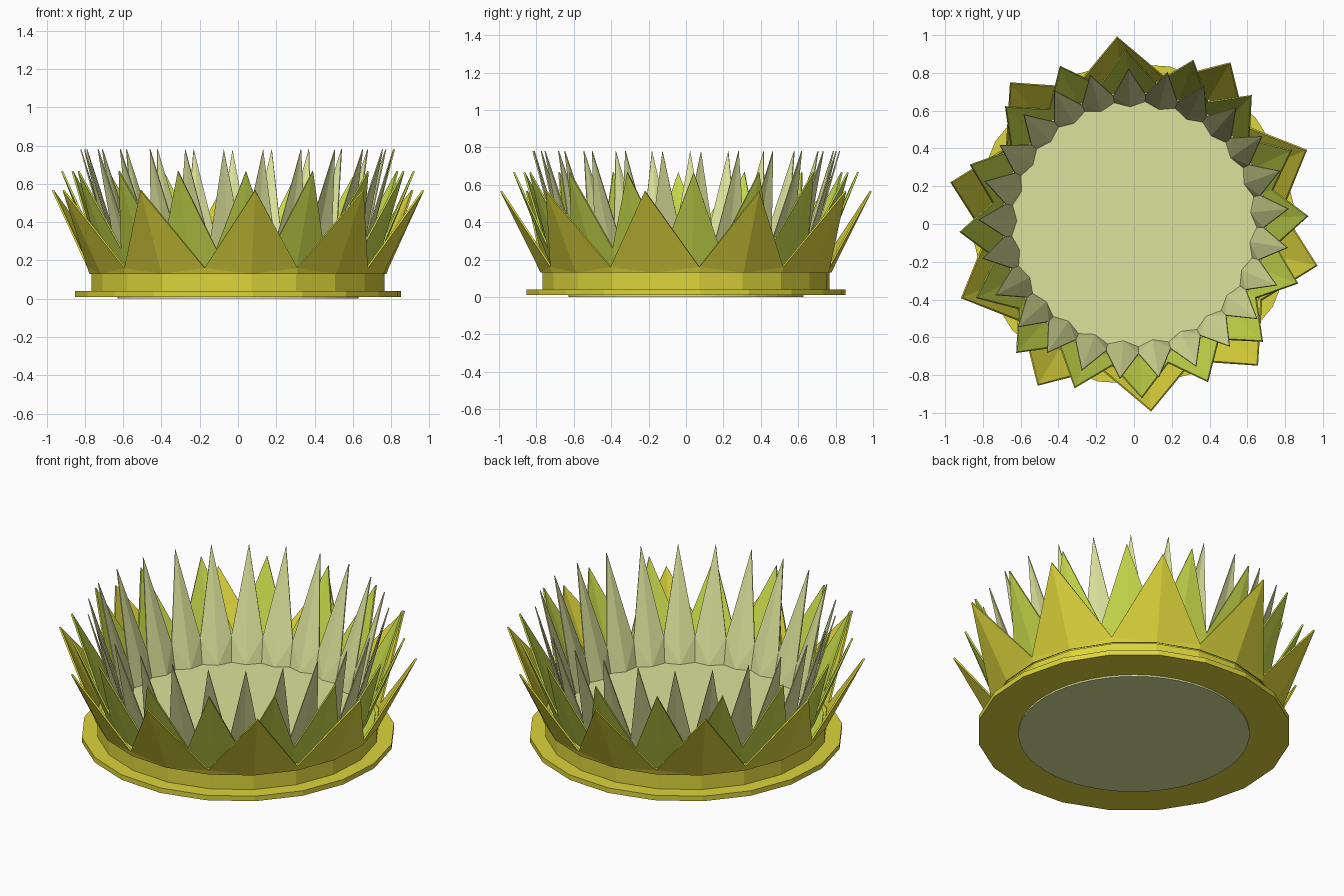
import bpy, bmesh, math

if "Cube" in bpy.data.objects:
    bpy.data.objects.remove(bpy.data.objects["Cube"])

def material(name, rgb):
    m = bpy.data.materials.new(name)
    m.diffuse_color = (*rgb, 1)
    m.use_nodes = True
    m.node_tree.nodes["Principled BSDF"].inputs["Base Color"].default_value = m.diffuse_color
    return m

yellow = material("golden yellow", (0.72, 0.66, 0.045))
green = material("leaf green", (0.57, 0.70, 0.07))
pale = material("pale green", (0.72, 0.77, 0.33))

def finish(name, bm, mat):
    bmesh.ops.recalc_face_normals(bm, faces=bm.faces)
    me = bpy.data.meshes.new(name)
    bm.to_mesh(me)
    bm.free()
    ob = bpy.data.objects.new(name, me)
    bpy.context.collection.objects.link(ob)
    me.materials.append(mat)
    return ob

def polar(r, deg, z):
    a = math.radians(deg)
    return (r * math.cos(a), r * math.sin(a), z)

def stack(name, profile, sides, phase, mat):
    """Capped prism stack from (radius, height) pairs."""
    bm = bmesh.new()
    rings = [[bm.verts.new(polar(r, phase + 360 * i / sides, z)) for i in range(sides)]
             for r, z in profile]
    for lo, hi in zip(rings, rings[1:]):
        for i in range(sides):
            j = (i + 1) % sides
            bm.faces.new((lo[i], lo[j], hi[j], hi[i]))
    bm.faces.new(rings[0][::-1])
    bm.faces.new(rings[-1])
    return finish(name, bm, mat)

def petals(name, count, phase, base, valley, tip, base_valley_r, mat, thick):
    """Ring of folded pointed petals joined at their valleys."""
    bm = bmesh.new()
    step = 360 / count
    mids, lows, vals, tips = [], [], [], []
    for i in range(count):
        a = phase + step * i
        mids.append(bm.verts.new(polar(base[0], a, base[1])))
        tips.append(bm.verts.new(polar(tip[0], a, tip[1])))
        lows.append(bm.verts.new(polar(base_valley_r, a + step / 2, base[1])))
        vals.append(bm.verts.new(polar(valley[0], a + step / 2, valley[1])))
    for i in range(count):
        for k in (i, i - 1):
            bm.faces.new((mids[i], lows[k], vals[k]))
            bm.faces.new((mids[i], vals[k], tips[i]))
    ob = finish(name, bm, mat)
    mod = ob.modifiers.new("thickness", 'SOLIDIFY')
    mod.thickness = thick
    mod.offset = -1
    return ob

# Base: pale underside plate, yellow flange and wall, stepped floors
stack("underside_plate", [(0.63, 0), (0.63, 0.012)], 50, 0, pale)
stack("base_flange", [(0.855, 0.01), (0.855, 0.04), (0.77, 0.04), (0.77, 0.13)], 20, -12.8, yellow)
stack("middle_floor", [(0.75, 0.128), (0.75, 0.138)], 32, 2.6, green)
stack("inner_floor", [(0.70, 0.136), (0.70, 0.146)], 50, 5.6, pale)

# Three rings of petals
petals("outer_petals", 10, -12.8, (0.78, 0.13), (0.79, 0.16), (0.997, 0.565), 0.78, yellow, 0.01)
petals("middle_petals", 16, 2.6, (0.71, 0.135), (0.76, 0.26), (0.925, 0.665), 0.71, green, 0.01)
petals("inner_petals", 25, 92, (0.625, 0.14), (0.69, 0.29), (0.825, 0.78), 0.655, pale, 0.006)
